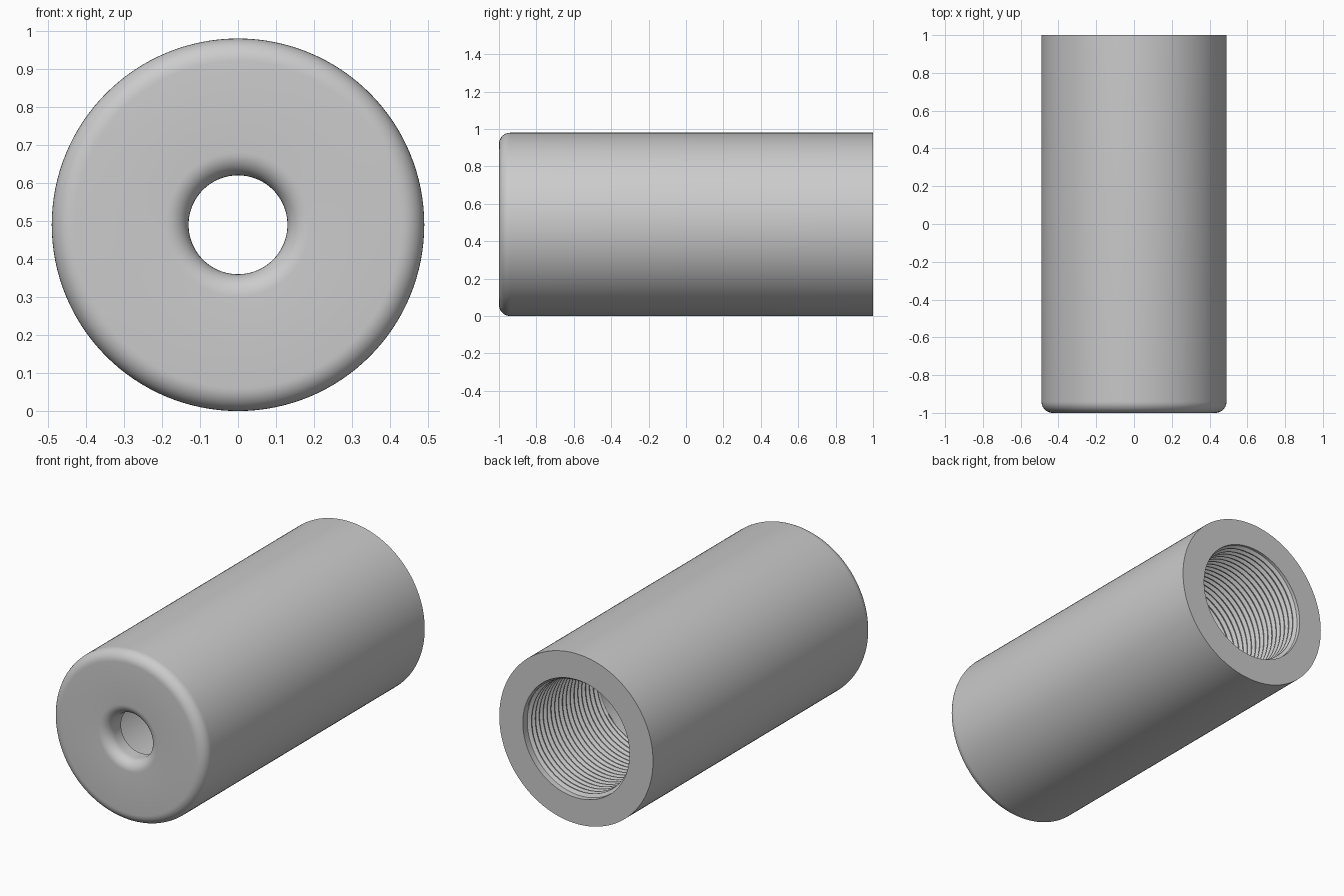
import bpy, bmesh
from math import sin, cos, pi, radians

cube = bpy.data.objects.get("Cube")
if cube:
    bpy.data.objects.remove(cube, do_unlink=True)

R, HOLE, BORE, FILLET = 0.49, 0.13, 0.34, 0.06
SEGS = 128

grey = bpy.data.materials.new("satin grey")
grey.use_nodes = True
color = (0.6, 0.6, 0.6, 1)
grey.diffuse_color = color
grey.node_tree.nodes["Principled BSDF"].inputs["Base Color"].default_value = color


def point(r, y, a):
    return (r * cos(a), y, R + r * sin(a))


def arc(cr, cy, start, end, steps=9):
    """Quarter-round corner in the (radius, y) plane."""
    angles = [radians(start + (end - start) * i / steps) for i in range(steps + 1)]
    return [(cr + FILLET * cos(a), cy + FILLET * sin(a)) for a in angles]


def finish(bm, name, angle):
    bmesh.ops.recalc_face_normals(bm, faces=bm.faces)
    mesh = bpy.data.meshes.new(name)
    bm.to_mesh(mesh)
    bm.free()
    mesh.materials.append(grey)
    obj = bpy.data.objects.new(name, mesh)
    bpy.context.collection.objects.link(obj)
    bpy.ops.object.select_all(action='DESELECT')
    obj.select_set(True)
    bpy.context.view_layer.objects.active = obj
    bpy.ops.object.shade_smooth_by_angle(angle=radians(angle))
    return obj


def bridge(bm, rings, close_rings):
    """Join rows of vertices with quads; each row is a closed loop if asked."""
    for a, b in zip(rings, rings[1:]):
        n = len(a)
        for j in range(n if close_rings else n - 1):
            k = (j + 1) % n
            bm.faces.new((a[j], a[k], b[k], b[j]))


# Sleeve: rounded front, narrow front hole, wide bore open at the back
profile = arc(R - FILLET, -1 + FILLET, 0, -90)
profile += arc(HOLE + FILLET, -1 + FILLET, 270, 180)
profile += [(HOLE, -0.88), (BORE, -0.88), (BORE, 1), (R, 1)]
bm = bmesh.new()
rings = [[bm.verts.new(point(r, y, 2 * pi * j / SEGS)) for j in range(SEGS)]
         for r, y in profile]
bridge(bm, rings + rings[:1], True)
finish(bm, "sleeve", 30)

# Screw thread: one triangular ridge winding down the bore
PITCH, TURNS, STEPS, DEPTH = 0.035, 19, 96, 0.018
bm = bmesh.new()
rows = []
for i in range(TURNS * STEPS + 1):
    a = 2 * pi * i / STEPS
    y = 0.98 - PITCH * i / STEPS
    fade = min(1, i / 24, (TURNS * STEPS - i) / 24)
    crest = BORE - DEPTH * fade
    section = [(BORE + 0.002, y + PITCH * 0.45), (crest, y + PITCH * 0.08),
               (crest, y - PITCH * 0.08), (BORE + 0.002, y - PITCH * 0.45)]
    rows.append([bm.verts.new(point(r, yy, a)) for r, yy in section])
bridge(bm, rows, True)
finish(bm, "screw_thread", 30)
